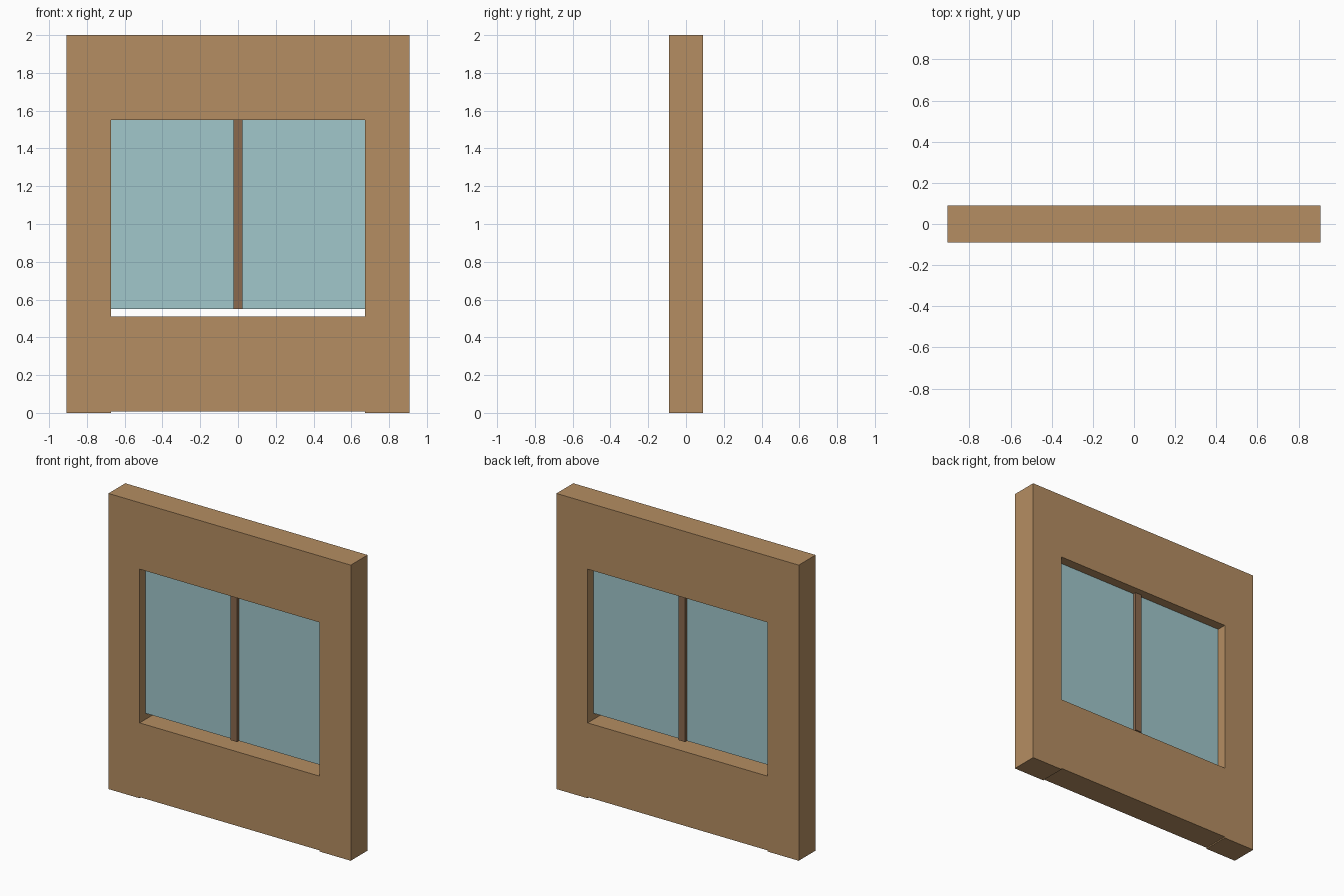
import bpy
import bmesh

cube = bpy.data.objects.get("Cube")
if cube:
    bpy.data.objects.remove(cube, do_unlink=True)


def material(name, colour):
    mat = bpy.data.materials.new(name)
    mat.use_nodes = True
    rgba = (*colour, 1.0)
    mat.diffuse_color = rgba
    mat.node_tree.nodes["Principled BSDF"].inputs["Base Color"].default_value = rgba
    return mat


def slab(name, xs, zs, half_depth, mat, gaps=()):
    """Grid of cells in the xz plane, minus the gaps, extruded through y."""
    bm = bmesh.new()
    grid = [[bm.verts.new((x, -half_depth, z)) for z in zs] for x in xs]
    for i in range(len(xs) - 1):
        for j in range(len(zs) - 1):
            if (i, j) not in gaps:
                bm.faces.new((grid[i][j], grid[i + 1][j],
                              grid[i + 1][j + 1], grid[i][j + 1]))
    loose = [v for v in bm.verts if not v.link_faces]
    bmesh.ops.delete(bm, geom=loose, context="VERTS")
    result = bmesh.ops.extrude_face_region(bm, geom=bm.faces[:], use_keep_orig=True)
    moved = [g for g in result["geom"] if isinstance(g, bmesh.types.BMVert)]
    bmesh.ops.translate(bm, verts=moved, vec=(0, 2 * half_depth, 0))
    bmesh.ops.recalc_face_normals(bm, faces=bm.faces[:])
    mesh = bpy.data.meshes.new(name)
    bm.to_mesh(mesh)
    bm.free()
    mesh.materials.append(mat)
    obj = bpy.data.objects.new(name, mesh)
    bpy.context.collection.objects.link(obj)
    return obj


wall_tan = material("wall_tan", (0.462, 0.270, 0.122))
glass_blue = material("glass_blue", (0.356, 0.571, 0.597))
bar_brown = material("bar_brown", (0.258, 0.144, 0.076))

HALF_WIDTH, OPENING = 0.907, 0.673
SILL, PANE_BOTTOM, LINTEL = 0.51, 0.55, 1.55

# Wall panel with a window opening and a slightly raised underside in the middle
slab("wall_panel",
     (-HALF_WIDTH, -OPENING, OPENING, HALF_WIDTH),
     (0, 0.008, SILL, LINTEL, 2), 0.09, wall_tan, gaps={(1, 0), (1, 2)})

# Window pane, held just above the sill
slab("window_pane", (-OPENING, OPENING), (PANE_BOTTOM, LINTEL), 0.025, glass_blue)

# Centre glazing bar, standing proud of the pane on both sides
slab("glazing_bar", (-0.025, 0.025), (PANE_BOTTOM, LINTEL), 0.045, bar_brown)
